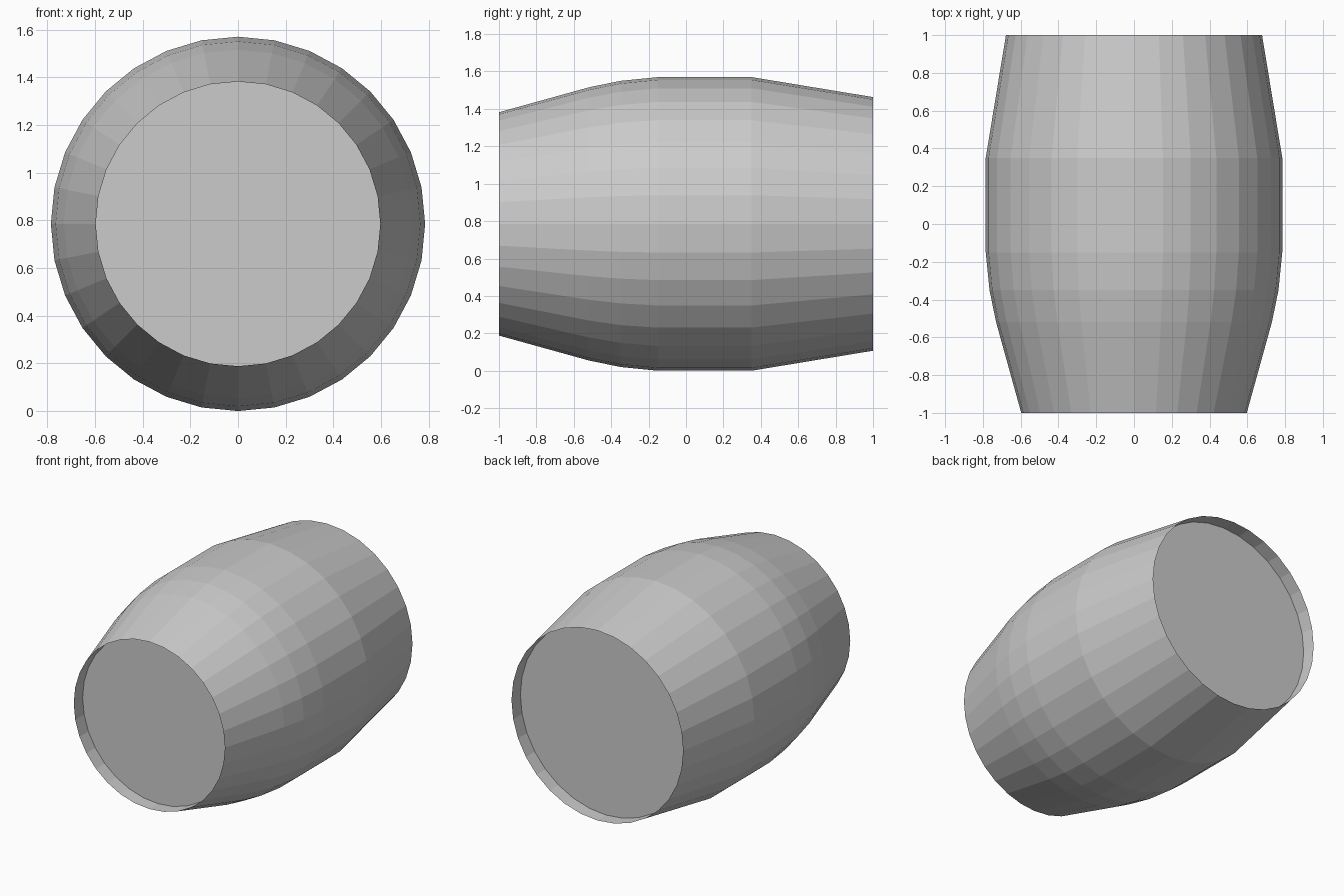
import bpy, bmesh
from math import sin, cos, tau

if "Cube" in bpy.data.objects:
    bpy.data.objects.remove(bpy.data.objects["Cube"])

SIDES = 32
R_MAX = 0.785          # belly radius, also the axis height
RECESS = 0.10          # depth of the sunken end caps

# (y, radius) from the front lid, out over the staves, to the back lid
profile = [
    (-1 + RECESS, 0.597), (-1.0, 0.597),
    (-0.52, 0.73), (-0.35, 0.765), (-0.15, R_MAX), (0.35, R_MAX),
    (1.0, 0.678), (1 - RECESS, 0.678),
]

bm = bmesh.new()
rings = [[bm.verts.new((r * sin(tau * i / SIDES), y, R_MAX + r * cos(tau * i / SIDES)))
          for i in range(SIDES)] for y, r in profile]

# Stave walls and recess walls
for a, b in zip(rings, rings[1:]):
    for i in range(SIDES):
        j = (i + 1) % SIDES
        bm.faces.new((a[i], a[j], b[j], b[i]))

# Sunken lids
bm.faces.new(rings[0])
bm.faces.new(rings[-1])
bmesh.ops.recalc_face_normals(bm, faces=bm.faces)

mesh = bpy.data.meshes.new("barrel")
bm.to_mesh(mesh)
bm.free()
bpy.context.collection.objects.link(bpy.data.objects.new("barrel", mesh))
